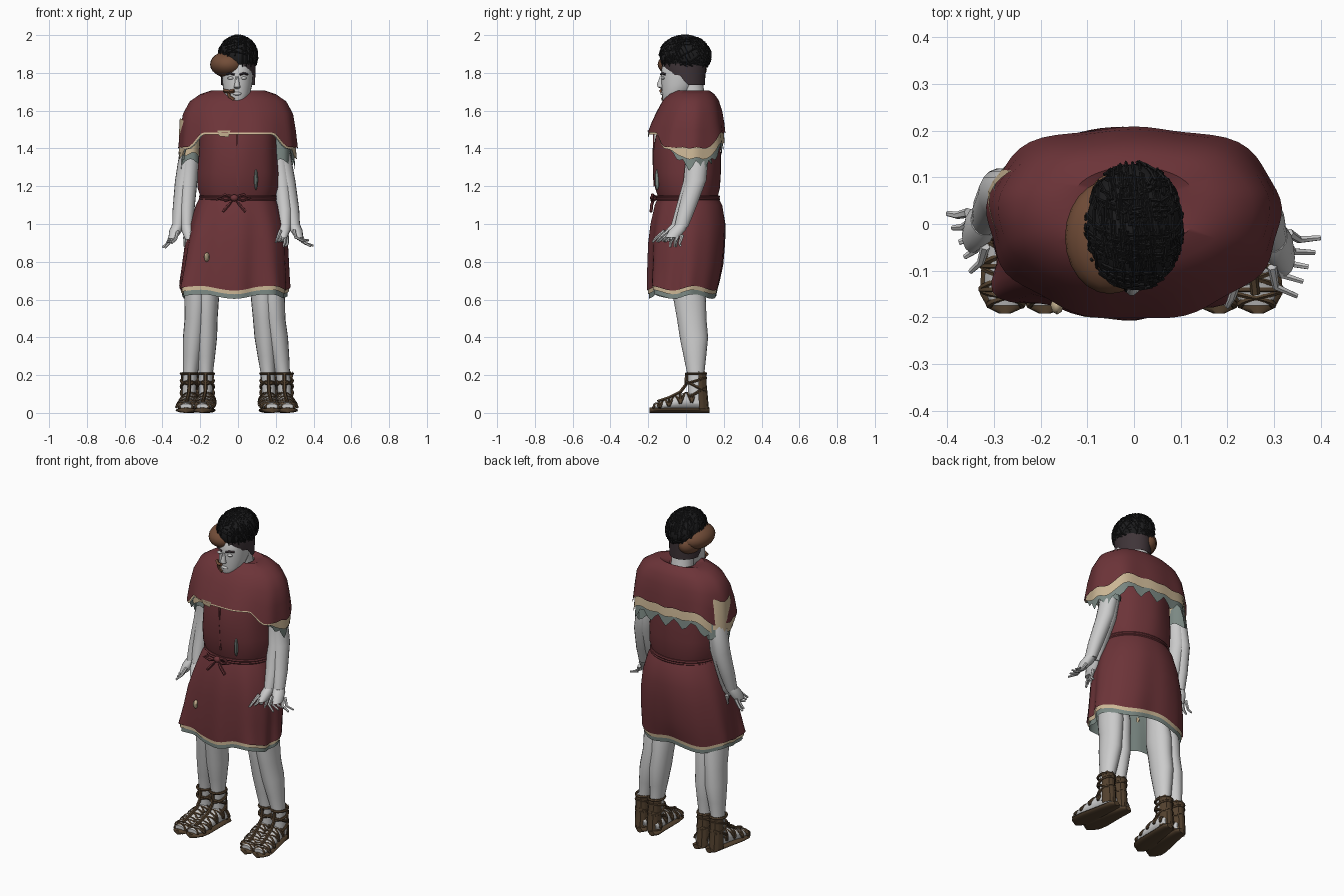
import bpy, bmesh, random
from math import sin, cos, pi, radians, exp
from mathutils import Vector

if "Cube" in bpy.data.objects:
    bpy.data.objects.remove(bpy.data.objects["Cube"])
random.seed(4)

def mat(name, r, g, b):
    m = bpy.data.materials.new(name)
    m.diffuse_color = (r, g, b, 1)
    m.use_nodes = True
    m.node_tree.nodes["Principled BSDF"].inputs["Base Color"].default_value = m.diffuse_color
    return m

RED = mat("red_cloth", .15, .034, .04)
CREAM = mat("cream_cloth", .6, .47, .3)
SAGE = mat("sage_cloth", .2, .25, .23)
LEATHER = mat("leather", .085, .052, .027)
BROWN = mat("brown_cap", .17, .075, .04)
BLACK = mat("black_hair", .012, .012, .013)
DARK = mat("dark_hair", .05, .035, .04)

def add(name, verts, faces, m=None):
    me = bpy.data.meshes.new(name)
    me.from_pydata(verts, [], faces)
    ob = bpy.data.objects.new(name, me)
    bpy.context.collection.objects.link(ob)
    if m:
        me.materials.append(m)
    return ob

def loft(name, rings, m=None, n=24, fn=None, axis='z', cap=True, arc=None):
    """Skin elliptical rings (x, y, z, r1, r2); fn(angle, t) gives (scale, dz)."""
    a0, a1 = arc or (0, 2 * pi)
    cols = n + 1 if arc else n
    verts, faces = [], []
    for k, (x, y, z, r1, r2) in enumerate(rings):
        for i in range(cols):
            a = a0 + (a1 - a0) * i / n
            s, dz = fn(a, k / (len(rings) - 1)) if fn else (1, 0)
            u, v = r1 * s * cos(a), r2 * s * sin(a)
            verts.append((x + u, y + v, z + dz) if axis == 'z' else (x + u, y, z + v))
    for k in range(len(rings) - 1):
        for i in range(n):
            j = (i + 1) % cols
            faces.append((k * cols + i, k * cols + j, (k + 1) * cols + j, (k + 1) * cols + i))
    if cap and not arc:
        faces += [tuple(range(cols)), tuple(range((len(rings) - 1) * cols, len(rings) * cols))]
    return add(name, verts, faces, m)

def tubes(name, paths, r, m=None, taper=1, cyclic=False, res=0):
    """Round strands along point lists, all in one mesh."""
    cu = bpy.data.curves.new(name, 'CURVE')
    cu.dimensions, cu.bevel_depth, cu.bevel_resolution, cu.use_fill_caps = '3D', r, res, True
    for p in paths:
        sp = cu.splines.new('POLY')
        sp.points.add(len(p) - 1)
        sp.use_cyclic_u = cyclic
        for i, c in enumerate(p):
            sp.points[i].co = (*c, 1)
            sp.points[i].radius = 1 + (taper - 1) * i / (len(p) - 1)
    ob = bpy.data.objects.new(name, cu)
    bpy.context.collection.objects.link(ob)
    if m:
        cu.materials.append(m)
    bpy.ops.object.select_all(action='DESELECT')
    ob.select_set(True)
    bpy.context.view_layer.objects.active = ob
    bpy.ops.object.convert(target='MESH')

def ball(name, c, r, m=None, zmin=-1, n=24):
    """Ellipsoid, cut off below a relative height zmin."""
    p0 = max(-1, zmin) * pi / 2
    hs = [p0 + (pi / 2 - p0) * k / 12 for k in range(13)]
    return loft(name, [(c[0], c[1], c[2] + r[2] * sin(h), max(r[0] * cos(h), 1e-4),
                        max(r[1] * cos(h), 1e-4)) for h in hs], m, n)

# head, neck and face
loft("neck", [(0, .05, 1.6, .075, .07), (0, .035, 1.69, .063, .063), (0, .015, 1.78, .06, .07)])
loft("head", [(-.005, -.09, 1.635, .025, .025), (-.005, -.075, 1.655, .05, .048), (-.005, -.05, 1.69, .07, .078),
              (-.003, -.035, 1.74, .079, .095), (-.002, -.025, 1.79, .083, .107), (0, -.015, 1.85, .086, .11),
              (0, -.01, 1.88, .06, .09)])
loft("nose", [(-.005, -.132, 1.78, .008, .008), (-.005, -.136, 1.74, .013, .018),
              (-.005, -.136, 1.725, .018, .016), (-.005, -.12, 1.715, .01, .01)], n=10)
for s in (-1, 1):
    ball("eye", (s * .034 - .005, -.121, 1.772), (.017, .012, .008), n=12)
tubes("brows", [[(s * .014 - .005, -.133, 1.79), (s * .035 - .005, -.129, 1.798), (s * .056 - .005, -.109, 1.792)]
                for s in (-1, 1)], .006, DARK)
ball("lips", (-.005, -.121, 1.69), (.024, .014, .01), n=14)
tubes("beard_tufts", [[(-.075, -.098, 1.705), (-.045, -.125, 1.70), (-.02, -.134, 1.705)],
                      [(-.05, -.118, 1.695), (-.045, -.115, 1.675), (-.02, -.123, 1.66)]], .01, BROWN)

# hair: side band, skullcap, cropped mass and crossing strands
loft("side_hair", [(0, -.01, 1.86, .093, .118), (0, -.01, 1.82, .093, .113), (0, -.005, 1.79, .09, .105)], DARK, 28,
     lambda a, t: (1, -.055 * t * max(0, min(1, sin(a) * 2.5 + .7))), arc=(radians(-72), radians(252)))
ball("skullcap", (-.052, -.028, 1.845), (.096, .122, .07), BROWN)
ball("skullcap_nape", (-.045, .018, 1.82), (.062, .092, .065), BROWN)
HC, HR = (0, -.005, 1.89), (.102, .134, .106)
ball("hair", HC, HR, BLACK, zmin=-.36)
strands = []
for i in range(220):
    h, a = random.uniform(-.45, 1.3), random.uniform(0, 2 * pi)
    d = Vector((cos(a) * cos(h), sin(a) * cos(h), sin(h)))
    t = d.cross(Vector((1, .15, 0)) if i % 2 else Vector((.1, 1, .4))).normalized()
    path = []
    for k in (-1, -.4, .4, 1):
        q = (d + t * k * .42).normalized() * (1.045 if abs(k) == 1 else 1.02)
        path.append([HC[j] + HR[j] * q[j] for j in range(3)])
    if min(p[2] for p in path) > 1.825:
        strands.append(path)
tubes("hair_strands", strands, .0035, BLACK)

# shoulder cape in three layers, falling lower over the arms
CAPE = [(0, .03, 1.69, .075, .07), (0, .035, 1.707, .14, .088), (0, .03, 1.688, .2, .12), (0, .025, 1.655, .255, .148),
        (0, .018, 1.6, .29, .172), (0, .008, 1.54, .303, .192), (0, 0, 1.485, .312, .205)]

def step(x, lo, hi):
    x = max(0, min(1, (x - lo) / (hi - lo)))
    return x * x * (3 - 2 * x)

def hem(extra, jag):
    def fn(a, t):
        side, back = step(abs(cos(a)), .6, .85), step(sin(a), -.5, 0)
        drop = .078 * side + extra * back + jag * back * (.5 + .5 * sin(a * 17))
        square = .1 * sin(2 * a) ** 2 * (sin(a) > 0)
        return 1 + t * (square + .02 * sin(a * 9) * t), -drop * t ** 4
    return fn

loft("cape", CAPE, RED, 72, hem(0, .008), cap=False)
for nm, k, m, e, j in (("cape_lining", .982, CREAM, .045, .01), ("cape_underlayer", .955, SAGE, .06, .055)):
    loft(nm, [CAPE[0], CAPE[1]] + [(x, y, z - .006, a * k, b * k) for x, y, z, a, b in CAPE[2:]], m, 72,
         hem(e, j), cap=False).location.z = -.004
add("cape_torn_edge", [(-.11, -.199, 1.495), (-.04, -.203, 1.495), (-.05, -.2, 1.46), (-.1, -.196, 1.465)],
    [(0, 1, 2, 3)], CREAM)
loft("left_cream_sleeve", [(-.25, .04, 1.55, .06, .075), (-.258, .045, 1.37, .056, .082)], CREAM, 20,
     lambda a, t: (1 + .03 * sin(5 * a), .01 * sin(4 * a)), cap=False)
for s, x in ((-1, -.252), (1, .225)):
    loft("sage_sleeve", [(x, .055, 1.46, .048, .07), (x, .06, 1.33, .054, .075)], SAGE, 20,
         lambda a, t: (1 + .04 * sin(5 * a), .015 * sin(3 * a)), cap=False)

# torso cloth
loft("tunic_body", [(0, .02, 1.64, .2, .12), (0, .01, 1.5, .2, .165), (0, .005, 1.38, .205, .178),
                    (0, .005, 1.27, .213, .178), (0, .008, 1.19, .212, .17), (0, .01, 1.135, .195, .155)], RED, 64,
     lambda a, t: (1 + .025 * sin(8 * a + 2 * t) * t * (1.2 - t), 0))
tubes("tunic_seam", [[(-.005, -.170, 1.48), (-.008, -.173, 1.35), (0, -.168, 1.2)]], .006, RED)

# skirt in three layers with deepening folds
SKIRT = [(-.003, .01, 1.15, .195, .155), (-.003, .014, 1.1, .22, .178), (-.005, .012, 1.0, .252, .197),
         (-.01, .006, .9, .272, .202), (-.016, -.001, .78, .283, .198), (-.02, -.01, .7, .29, .19),
         (-.02, -.014, .66, .292, .184)]

def fold(a, t):
    corner = .1 * exp(-((a - 3.93) / .22) ** 2)
    wave = (.055 * sin(7 * a + .6) + .03 * sin(12 * a)) * (1 if sin(a) < 0 else .3)
    return 1 + t * (corner + wave + .07 * sin(2 * a) ** 2), .012 * t ** 3 * sin(5 * a)

loft("skirt", SKIRT, RED, 80, fold, cap=False)
for nm, k, dz, m in (("skirt_lining", .975, -.02, CREAM), ("skirt_underlayer", .95, -.044, SAGE)):
    loft(nm, [(x, y, z + dz * (i == 6), a * k, b * k) for i, (x, y, z, a, b) in enumerate(SKIRT)], m, 80, fold, cap=False)
ball("tunic_tear", (.095, -.153, 1.235), (.01, .012, .055), SAGE, n=8)
ball("skirt_tear", (-.165, -.174, .825), (.014, .02, .025), CREAM, n=8)

# rope belt with bow
def hoop(cx, cy, z, rx, ry, tilt=0, n=32):
    return [(cx + rx * cos(2 * pi * i / n), cy + ry * sin(2 * pi * i / n),
             z + tilt * sin(2 * pi * i / n)) for i in range(n)]
tubes("belt", [hoop(0, .01, 1.145, .2, .163), hoop(0, .01, 1.132, .2, .163)], .008, RED, cyclic=True, res=1)
tubes("belt_bow", [[(-.02, -.165, 1.14), (s * .05 - .02, -.178, 1.155), (s * .085 - .02, -.18, 1.135),
                    (s * .045 - .02, -.18, 1.125), (-.02, -.17, 1.135), (s * .03 - .02, -.182, 1.1),
                    (s * .06 - .02, -.185, 1.065)] for s in (-1, 1)], .008, RED, res=1)
ball("belt_knot", (-.02, -.172, 1.138), (.022, .018, .018), RED, n=12)

# arms: two overlapping limbs each side, with spread fingers
ARMS = {"left": [(-.24, .045, 1.48, .045, .05), (-.256, .065, 1.39, .05, .055), (-.276, .065, 1.23, .05, .055),
                 (-.291, .033, 1.08, .042, .046), (-.298, .01, .985, .032, .036)],
        "right": [(.21, .045, 1.48, .045, .05), (.222, .065, 1.39, .05, .058), (.246, .052, 1.23, .05, .056),
                  (.268, .005, 1.08, .043, .046), (.277, -.025, .985, .033, .037)]}
for side, rings in ARMS.items():
    s = -1 if side == "left" else 1
    for k, (ox, oy) in enumerate(((.01, 0), (-.014, -.01))):
        loft(side + "_arm", [(x + s * ox * i / 2, y + oy * i / 2, z, a * .95, b)
                             for i, (x, y, z, a, b) in enumerate(rings)], n=18)
        w = Vector(rings[-1][:3]) + Vector((s * ox * 2, oy * 2, .01))
        d = Vector((s * (-.12 if k else .3), -.55 if s > 0 else -.35, -.75)).normalized()
        loft(side + "_palm", [(*w, .032, .036), (*(w + d * .035), .034, .044), (*(w + d * .085), .022, .038)], n=14)
        fingers = []
        for f in range(5):
            off = Vector((s * .009 * (f - 2), .018 * (f - 2), .006 * (2 - f)))
            b = w + d * .055 + off
            q = b + d * .05 + off * .4
            out = s * (-.01 if k else .045 if s > 0 else .022)
            fingers.append([b, q, q + Vector((out, -.02 + .006 * f, -.024 + .012 * (f % 3)))])
        tubes(side + "_fingers", fingers, .0105, taper=.55, res=1)

# legs and strapped sandals: a doubled pair on each side
for nm, top, low, s in (("left_outer", -.22, -.258, -1), ("left_inner", -.165, -.172, -1),
                        ("right_inner", .133, .163, 1), ("right_outer", .185, .246, 1)):
    mix = lambda z: low + (top - low) * min(1, max(0, z - .15) / .4)
    loft(nm + "_leg", [(mix(z), y, z, r, q) for z, y, r, q in
                       ((.78, .0, .05, .07), (.6, .02, .064, .086), (.5, .03, .058, .078),
                        (.4, .042, .057, .075), (.3, .047, .048, .06), (.2, .052, .037, .044), (.12, .055, .036, .044),
                        (.05, .058, .034, .046))], n=20)
    cx = lambda y: low + s * .11 * (-y - .02)
    FOOT = [(.105, .05, .02, .025), (.085, .055, .036, .035), (.03, .066, .042, .048), (-.03, .06, .047, .044),
            (-.09, .046, .053, .03), (-.14, .038, .051, .022), (-.175, .034, .03, .014)]
    loft(nm + "_foot", [(cx(y), y, z, r, q) for y, z, r, q in FOOT], n=18, axis='y')
    loft(nm + "_sole", [(cx(y), y, .014, r, .014) for y, r in
                        ((.125, .018), (.105, .04), (.03, .046), (-.03, .053), (-.1, .061), (-.15, .058),
                         (-.18, .038), (-.192, .012))], LEATHER, 16, axis='y')
    loft(nm + "_heel_flap", [(low, .055, z, r, q) for z, q, r in
                             ((.02, .066, .045), (.09, .06, .045), (.16, .053, .043), (.215, .054, .046))], LEATHER, 16,
         lambda a, t: (1 + .03 * sin(a * 14), .008 * t * sin(a * 9)), arc=(.2, pi - .2))
    straps = []
    for f0, f1 in zip(FOOT[1:-1], FOOT[2:]):            # arches over the foot, straight and crossed
        for p, q in ((f0, f0), (f0, f1), (f1, f0)):
            path = []
            for k in range(9):
                y, z, r, h = [a + (b - a) * k / 8 for a, b in zip(p, q)]
                path.append((cx(y) + (r + .005) * cos(pi * k / 8), y, z + (h + .005) * sin(pi * k / 8) - .01))
            straps.append(path)
    tubes(nm + "_foot_straps", straps, .0075, LEATHER, res=1)
    tubes(nm + "_ankle_straps", [hoop(low, .053, z, .043, .052, t, 18) for z, t in
                                 ((.105, .03), (.14, -.025), (.17, .015), (.208, 0))],
          .008, LEATHER, cyclic=True, res=1)
    tubes(nm + "_front_lace", [[(low, .003, .21), (low, .0, .15), (cx(-.03), -.03, .11), (cx(-.09), -.09, .08),
                                (cx(-.15), -.15, .06)]], .01, LEATHER, res=1)

# consistent normals and shading
bpy.ops.object.select_all(action='DESELECT')
for ob in bpy.context.scene.objects:
    bm = bmesh.new()
    bm.from_mesh(ob.data)
    bmesh.ops.recalc_face_normals(bm, faces=bm.faces)
    bm.to_mesh(ob.data)
    bm.free()
    ob.select_set(True)
    bpy.context.view_layer.objects.active = ob
bpy.ops.object.shade_smooth_by_angle(angle=radians(40))
